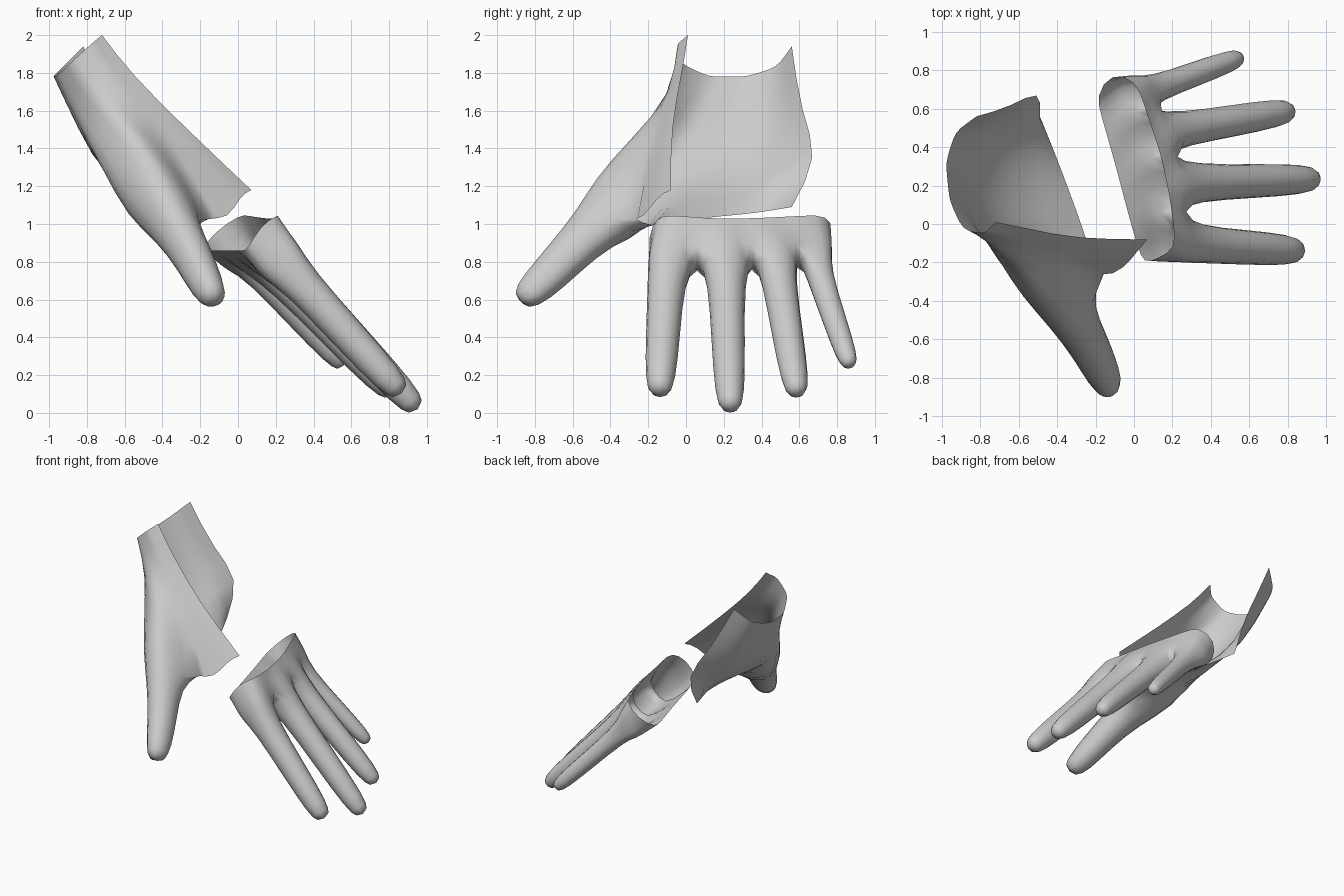
import bpy, bmesh
from math import sin, cos, radians
from mathutils import Vector as V

if "Cube" in bpy.data.objects:
    bpy.data.objects.remove(bpy.data.objects["Cube"])


def lerp_row(keys, cols):
    """Spread key points over a row of columns."""
    out = []
    for (a, b), (p, q) in zip(zip(cols, cols[1:]), zip(keys, keys[1:])):
        out += [V(p).lerp(V(q), i / (b - a)) for i in range(b - a)]
    return out + [V(keys[-1])]


def bridge(bm, a, b, closed=False):
    """Skin two rows of vertices with quads."""
    n = len(a)
    for i in range(n if closed else n - 1):
        j = (i + 1) % n
        bm.faces.new((a[i], a[j], b[j], b[i]))


def finish(bm, name):
    bmesh.ops.recalc_face_normals(bm, faces=bm.faces)
    me = bpy.data.meshes.new(name)
    bm.to_mesh(me)
    bm.free()
    for p in me.polygons:
        p.use_smooth = True
    ob = bpy.data.objects.new(name, me)
    bpy.context.collection.objects.link(ob)
    sub = ob.modifiers.new("smooth", 'SUBSURF')
    sub.levels = sub.render_levels = 1
    sub.boundary_smooth = 'PRESERVE_CORNERS'
    return ob


# Palm shell: open strips from the back edge, round the thumb side, to the little-finger edge
bm = bmesh.new()
new = bm.verts.new
cols = [0, 3, 5, 7, 10, 12, 14]
wrist = [(-.72, .01, 2), (-.78, -.05, 1.95), (-.89, -.03, 1.85), (-.96, .12, 1.78),
         (-.98, .32, 1.78), (-.93, .48, 1.83), (-.82, .56, 1.94)]
heel = [(-.57, -.02, 1.8), (-.65, -.07, 1.74), (-.76, -.1, 1.65), (-.84, .02, 1.53),
        (-.85, .27, 1.5), (-.79, .49, 1.54), (-.64, .61, 1.58)]
middle = [(-.29, -.08, 1.52), (-.38, -.19, 1.45), (-.53, -.31, 1.47), (-.73, -.2, 1.32),
          (-.7, .08, 1.21), (-.65, .4, 1.22), (-.48, .71, 1.36)]
rows = [[new(p) for p in lerp_row(r, cols)] for r in (wrist, heel, middle)]

# Lower edge: columns 3 to 10 form the thumb root ring, closed across the web
edge = [(.07, -.08, 1.18), (.01, -.15, 1.15), (-.05, -.23, 1.02), (-.17, -.29, 1.04),
        (-.25, -.42, 1.14), (-.38, -.51, 1.26), (-.55, -.45, 1.23), (-.64, -.29, 1.08),
        (-.53, -.2, .97), (-.34, -.24, .92), (-.22, -.18, .975),
        (-.26, -.04, 1.02), (-.34, .18, 1.04), (-.42, .39, 1.06), (-.49, .56, 1.09)]
low = [new(p) for p in edge]
root = low[3:11]
rows.append(low)
for a, b in zip(rows, rows[1:]):
    bridge(bm, a, b)

# Thumb
axis = V((.37, -.64, -.67)).normalized()
centre = sum((v.co for v in root), V()) / len(root)
dirs = [v.co - centre for v in root]
dirs = [(d - axis * d.dot(axis)).normalized() for d in dirs]
ring = root
for x, y, z, r in [(-.33, -.48, .985, .142), (-.23, -.645, .815, .118),
                   (-.16, -.79, .665, .105), (-.115, -.88, .585, .068)]:
    nxt = [new(V((x, y, z)) + d * r) for d in dirs]
    bridge(bm, ring, nxt, True)
    ring = nxt
bm.faces.new(ring)
finish(bm, "palm_and_thumb")

# Knuckle band: open rim leading to four finger roots
bm = bmesh.new()
new = bm.verts.new
N = V((.7, 0, .7))
tips = [(.87, -.14, .1), (.955, .235, .015), (.825, .59, .095), (.56, .87, .245)]
roots = [V(p) for p in [(.24, -.1, .79), (.23, .21, .8), (.15, .475, .8), (.03, .675, .82)]]
radii = [.094, .092, .086, .067]
heights = [.145, .145, .135, .11]
webs = [V(p) for p in [(.23, -.2, .8), (.17, .065, .85), (.125, .355, .855), (.055, .59, .865), (.0, .775, .84)]]

top = lerp_row([(.22, -.13, 1.05), (.19, .12, 1.03), (.14, .36, 1.03), (.01, .75, 1.05)], [0, 2, 5, 8])
bottom = lerp_row([(.05, -.21, .86), (-.01, -.02, .86), (-.1, .32, .86), (-.2, .67, .86)], [0, 2, 5, 8])
rim = [new(p) for p in top + [V((-.12, .79, .96))] + bottom[::-1] + [V((.12, -.18, 1.0))]]

base = {}
for c in range(9):
    f = c // 2
    if c % 2:
        base[c, 1], base[c, -1] = new(roots[f] + N * heights[f]), new(roots[f] - N * heights[f])
    else:
        h = .11 if c in (0, 8) else .1
        for s in (1, 0, -1):
            base[c, s] = new(webs[f] + N * h * s)
loop = [base[c, 1] for c in range(9)] + [base[8, 0]] + \
       [base[c, -1] for c in range(8, -1, -1)] + [base[0, 0]]
mid = [new(a.co.lerp(b.co, .5)) for a, b in zip(rim, loop)]
bridge(bm, rim, mid, True)
bridge(bm, mid, loop, True)

# Fingers
for f in range(4):
    c = 2 * f
    ring = [base[k] for k in [(c, 1), (c + 1, 1), (c + 2, 1), (c + 2, 0),
                              (c + 2, -1), (c + 1, -1), (c, -1), (c, 0)]]
    start, tip = roots[f], V(tips[f])
    d = (tip - start).normalized()
    side = N.cross(d).normalized()
    if side.y < 0:
        side = -side
    up = (N - d * N.dot(d)).normalized()
    for t, k in [(.14, 1.14), (.55, 1.06), (.9, .95), (1, .6)]:
        p, r = start.lerp(tip, t), radii[f] * k
        nxt = [new(p + r * (side * cos(radians(a)) + up * sin(radians(a))))
               for a in (135, 90, 45, 0, -45, -90, -135, 180)]
        bridge(bm, ring, nxt, True)
        ring = nxt
    bm.faces.new(ring)
finish(bm, "fingers")
